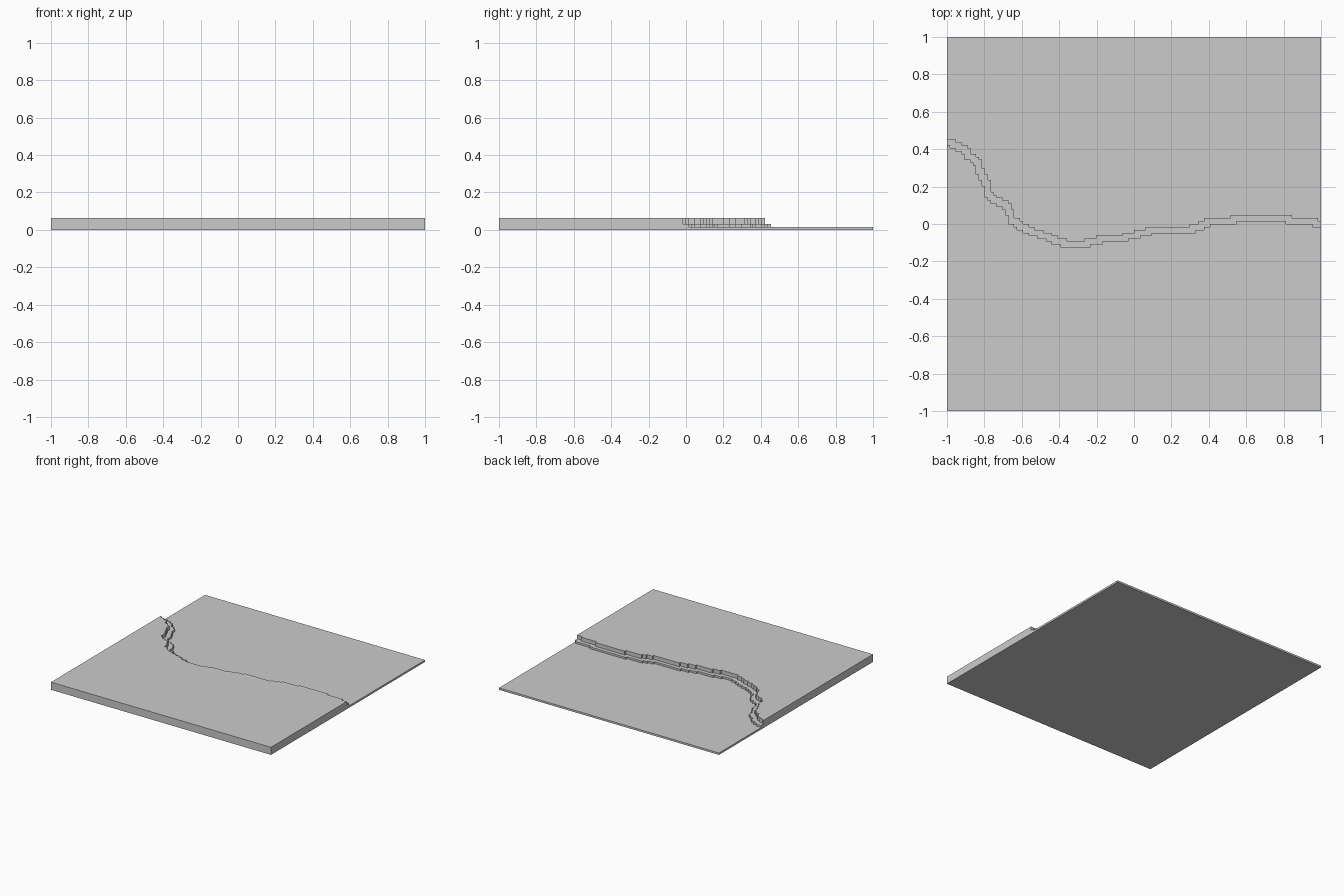
import bpy, bmesh

if "Cube" in bpy.data.objects:
    bpy.data.objects.remove(bpy.data.objects["Cube"])

C = 1 / 64   # cell size: the slab is 128 x 128 cells
N = 128

# Edge of the raised ground, as runs of (last column, row)
runs = [(1, 27), (3, 26), (5, 25), (6, 24), (8, 22), (9, 21), (10, 20), (11, 17),
        (12, 15), (13, 13), (14, 9), (15, 8), (17, 7), (19, 6), (20, 5), (21, 3),
        (23, 0), (24, -1), (26, -2), (28, -3), (31, -4), (34, -5), (36, -6),
        (39, -7), (49, -8), (53, -7), (62, -6), (66, -5), (70, -4), (85, -3),
        (88, -2), (90, -1), (99, 0), (116, 1), (125, 0), (128, -1)]
high = [next(r for end, r in runs if c < end) for c in range(N)]
# The lower step is the same edge grown by two cells all round
low = [max(high[max(0, c - 2):c + 3]) + 2 for c in range(N)]


def stair_path(rows):
    """Corner points of a stepped edge, left to right."""
    pts = [(0, rows[0])]
    for c in range(1, N):
        if rows[c] != rows[c - 1]:
            pts += [(c, rows[c - 1]), (c, rows[c])]
    pts.append((N, rows[-1]))
    return [((x - 64) * C, y * C) for x, y in pts]


bm = bmesh.new()


def face(pts):
    bm.faces.new([bm.verts.new(p) for p in pts])


def tread(near, far, z):
    """Level ground between two edges."""
    face([(x, y, z) for x, y in near + far[::-1]])


def riser(path, z0, z1):
    """Vertical walls along an edge."""
    for (ax, ay), (bx, by) in zip(path, path[1:]):
        face([(ax, ay, z0), (bx, by, z0), (bx, by, z1), (ax, ay, z1)])


front, back = [(-1, -1), (1, -1)], [(-1, 1), (1, 1)]
upper_edge, lower_edge = stair_path(high), stair_path(low)
z_top, z_mid, z_low = 4 * C, 2 * C, C

# Three ground levels and the underside
tread(front, upper_edge, z_top)
tread(upper_edge, lower_edge, z_mid)
tread(lower_edge, back, z_low)
tread(front, back, 0)

# Walls between levels, front and back
riser(front, 0, z_top)
riser(upper_edge, z_mid, z_top)
riser(lower_edge, z_low, z_mid)
riser(back, 0, z_low)

# Stepped left and right sides
for x, i in ((-1, 0), (1, -1)):
    yu, yl = upper_edge[i][1], lower_edge[i][1]
    face([(x, y, z) for y, z in [(-1, 0), (1, 0), (1, z_low), (yl, z_low),
                                 (yl, z_mid), (yu, z_mid), (yu, z_top), (-1, z_top)]])

bmesh.ops.remove_doubles(bm, verts=bm.verts, dist=1e-5)
bmesh.ops.recalc_face_normals(bm, faces=bm.faces)
mesh = bpy.data.meshes.new("shore_terrain")
bm.to_mesh(mesh)
bm.free()
bpy.context.collection.objects.link(bpy.data.objects.new("shore_terrain", mesh))
